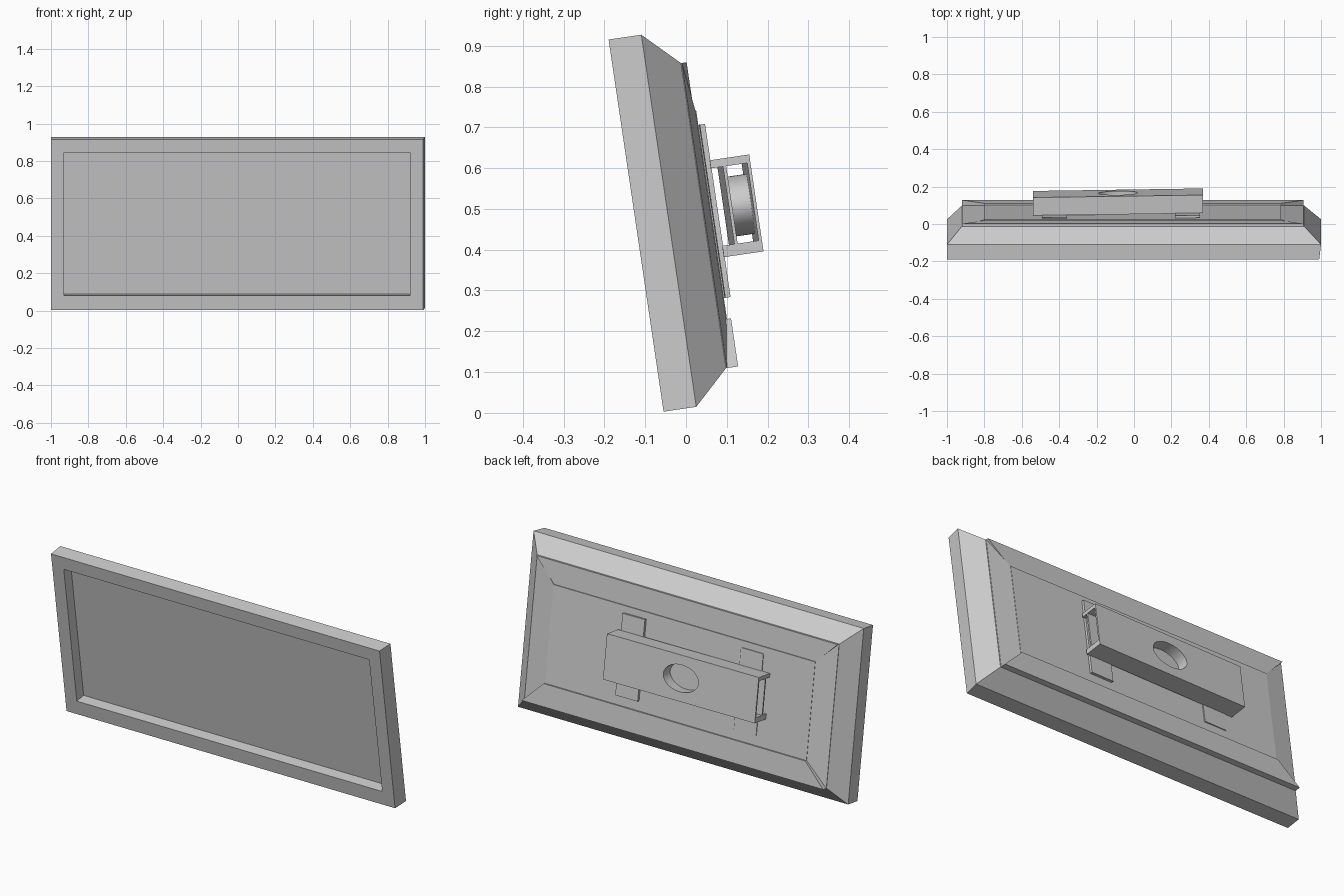
import bpy, bmesh, math
from mathutils import Vector

if "Cube" in bpy.data.objects:
    bpy.data.objects.remove(bpy.data.objects["Cube"])

TILT = math.radians(8.4)
ORIGIN = Vector((0, -0.055, 0.003))
UP = Vector((0, -math.sin(TILT), math.cos(TILT)))
BACK = Vector((0, math.cos(TILT), math.sin(TILT)))


def place(p, yaw=0.0):
    """Panel coordinates (across, up the panel, depth to the back) to world."""
    x, v, w = p
    return ORIGIN + Vector((x, 0, 0)) + UP * v + BACK * (w + yaw * (x + 0.085))


def loft(name, rings, yaw=0.0, closed=False):
    """Skin equal-length rings; cap the ends unless the rings close on themselves."""
    bm = bmesh.new()
    vs = [[bm.verts.new(place(p, yaw)) for p in r] for r in rings]
    n = len(vs[0])
    pairs = list(zip(vs, vs[1:])) + ([(vs[-1], vs[0])] if closed else [])
    for a, b in pairs:
        for i in range(n):
            j = (i + 1) % n
            bm.faces.new((a[i], a[j], b[j], b[i]))
    if not closed:
        bm.faces.new(vs[0])
        bm.faces.new(vs[-1])
    bmesh.ops.recalc_face_normals(bm, faces=bm.faces)
    me = bpy.data.meshes.new(name)
    bm.to_mesh(me)
    bm.free()
    ob = bpy.data.objects.new(name, me)
    bpy.context.collection.objects.link(ob)
    return ob


def rect(x0, x1, v0, v1, w):
    return [(x0, v0, w), (x1, v0, w), (x1, v1, w), (x0, v1, w)]


def box(name, x0, x1, v0, v1, w0, w1, yaw=0.0):
    return loft(name, [rect(x0, x1, v0, v1, w0), rect(x0, x1, v0, v1, w1)], yaw)


def rail(name, outline, base, tops):
    """Mitred frame rail: four corners (x, v) with a top depth for each."""
    return loft(name, [[(x, v, base) for x, v in outline],
                       [(x, v, t) for (x, v), t in zip(outline, tops)]])


# Screen case: recessed front, straight sides, chamfered back
loft("screen_case", [
    rect(-0.93, 0.92, 0.078, 0.851, 0.06),
    rect(-0.93, 0.92, 0.078, 0.851, 0.0),
    rect(-1.0, 0.99, 0.0, 0.922, 0.0),
    rect(-1.0, 1.0, 0.0, 0.922, 0.081),
    rect(-0.92, 0.91, 0.083, 0.839, 0.167)])

# Raised back plate with mitred rails around it
L, R, B, T = -0.92, 0.907, 0.083, 0.839
l, r, b, t = -0.80, 0.785, 0.202, 0.719
box("back_plate", l, r, b, t, 0.16, 0.187)
rail("top_rail", [(L, T), (R, T), (r, t), (l, t)], 0.16, [0.181] * 4)
rail("bottom_rail", [(L, B), (R, B), (r, b), (l, b)], 0.16, [0.197] * 4)
rail("right_rail", [(R, B), (R, T), (r, t), (r, b)], 0.16, [0.169, 0.169, 0.185, 0.185])
rail("left_rail", [(L, B), (L, T), (l, t), (l, b)], 0.16, [0.169, 0.169, 0.185, 0.185])

# Wall mount, set very slightly askew on the panel
YAW = 0.015
for name, x in (("left_strap", -0.425), ("right_strap", 0.285)):
    box(name, x - 0.067, x + 0.067, 0.254, 0.683, 0.184, 0.197, YAW)
X0, X1 = -0.54, 0.37
box("mount_top_flange", X0, X1, 0.573, 0.593, 0.195, 0.286, YAW)
box("mount_bottom_flange", X0, X1, 0.353, 0.381, 0.195, 0.286, YAW)
box("mount_inner_plate", X0, X1, 0.381, 0.573, 0.225, 0.233, YAW)

# Mount back face with an oval hole and the tube behind it
N = 48
ANG = [2 * math.pi * i / N for i in range(N)]
CX, CV = (X0 + X1) / 2, 0.473


def oval(a, c, w):
    return [(CX + a * math.cos(q), CV + c * math.sin(q), w) for q in ANG]


def border(w):
    pts = []
    for q in ANG:
        s = 1 / max(abs(math.cos(q)), abs(math.sin(q)))
        pts.append((CX + (X1 - X0) / 2 * s * math.cos(q), CV + 0.12 * s * math.sin(q), w))
    return pts


face = loft("mount_face_and_tube", [
    border(0.285), border(0.293),
    oval(0.105, 0.070, 0.293), oval(0.105, 0.070, 0.233),
    oval(0.109, 0.074, 0.233), oval(0.109, 0.074, 0.285)], YAW, closed=True)
bpy.context.view_layer.objects.active = face
face.select_set(True)
bpy.ops.object.shade_smooth_by_angle(angle=math.radians(30))
